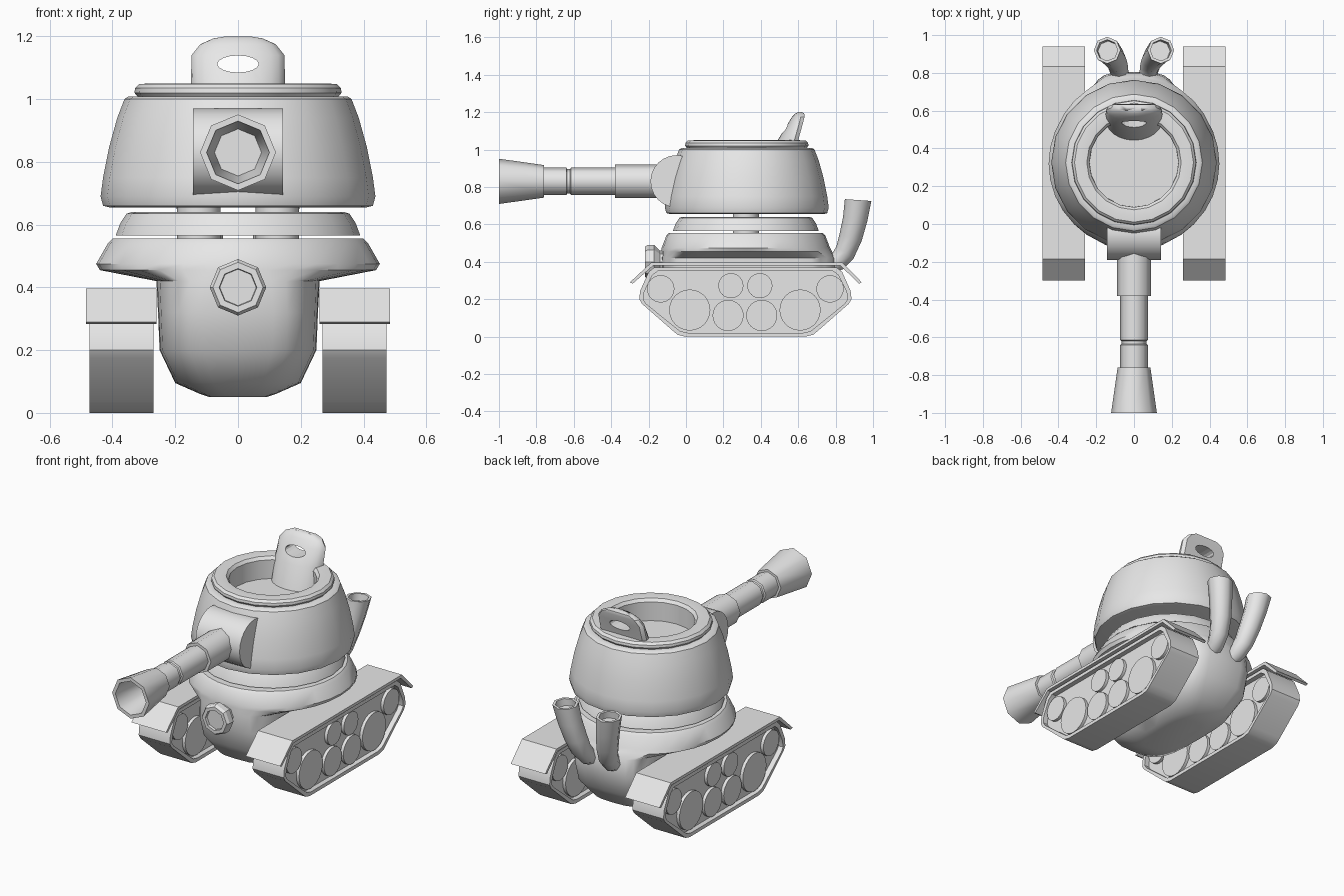
import bpy, bmesh, math
from math import pi, cos, sin
from mathutils import Vector

grey = bpy.data.materials.new("plain_grey")
grey.diffuse_color = (0.8, 0.8, 0.8, 1)


def loft(name, rings, smooth=35):
    """Skin a list of equal-length point rings and cap both ends."""
    bm = bmesh.new()
    loops = [[bm.verts.new(p) for p in ring] for ring in rings]
    n = len(loops[0])
    for a, b in zip(loops, loops[1:]):
        for i in range(n):
            j = (i + 1) % n
            bm.faces.new((a[i], a[j], b[j], b[i]))
    bm.faces.new(loops[0])
    bm.faces.new(loops[-1])
    bmesh.ops.recalc_face_normals(bm, faces=bm.faces)
    mesh = bpy.data.meshes.new(name)
    bm.to_mesh(mesh)
    bm.free()
    mesh.materials.append(grey)
    ob = bpy.data.objects.new(name, mesh)
    bpy.context.collection.objects.link(ob)
    bpy.ops.object.select_all(action='DESELECT')
    ob.select_set(True)
    bpy.context.view_layer.objects.active = ob
    if smooth:
        bpy.ops.object.shade_smooth_by_angle(angle=math.radians(smooth))
    return ob


def lathe(name, profile, center, axis, n, smooth=35):
    """Turn (radius, distance) pairs about the x, y or z axis."""
    rings = []
    for r, t in profile:
        ring = []
        for i in range(n):
            a, b = r * cos(2 * pi * i / n), r * sin(2 * pi * i / n)
            p = {'x': (t, a, b), 'y': (a, t, b), 'z': (a, b, t)}[axis]
            ring.append(Vector(center) + Vector(p))
        rings.append(ring)
    return loft(name, rings, smooth)


def power(v, e):
    return math.copysign(abs(v) ** e, v)


# Hull: squarish rounded tub flaring into a round collar
# (height, half width, half length, centre y, superellipse exponent)
hull = [(0.05, 0.09, 0.20, 0.33, 3), (0.06, 0.12, 0.25, 0.33, 3),
        (0.095, 0.20, 0.35, 0.335, 3.5), (0.20, 0.25, 0.43, 0.34, 4),
        (0.32, 0.255, 0.465, 0.34, 4), (0.42, 0.26, 0.465, 0.335, 3.6),
        (0.455, 0.44, 0.455, 0.325, 2.1), (0.475, 0.452, 0.45, 0.32, 2),
        (0.54, 0.415, 0.425, 0.32, 2), (0.555, 0.40, 0.41, 0.32, 2)]
N = 32
loft("hull", [[(w * power(cos(2 * pi * i / N), 2 / e),
                c + l * power(sin(2 * pi * i / N), 2 / e), z) for i in range(N)]
              for z, w, l, c, e in hull], 40)

# Neck ring and the posts joining hull, neck and turret
lathe("neck_ring", [(0.36, 0.565), (0.39, 0.565), (0.375, 0.605), (0.355, 0.635), (0.34, 0.64)],
      (0, 0.32, 0), 'z', 20)
for s in (-1, 1):
    lathe("neck_post", [(0.07, 0.54), (0.07, 0.67)], (s * 0.125, 0.32, 0), 'z', 12)

# Turret shell with rolled rim and sunken hatch well
lathe("turret", [(0.41, 0.655), (0.43, 0.66), (0.438, 0.69), (0.43, 0.75), (0.41, 0.85),
                 (0.385, 0.94), (0.362, 1.0), (0.35, 1.008), (0.32, 1.008), (0.33, 1.02),
                 (0.328, 1.035), (0.315, 1.048), (0.28, 1.05), (0.25, 1.047), (0.236, 1.03),
                 (0.235, 0.92)], (0, 0.325, 0), 'z', 20)

# Raised hatch: leaning D-shaped block with an oval slot through it
# (height, half width, front y, back y)
hatch_levels = [(0.91, 0.15, 0.44, 0.57), (1.05, 0.15, 0.49, 0.60), (1.14, 0.148, 0.545, 0.625),
                (1.175, 0.12, 0.567, 0.634), (1.193, 0.08, 0.585, 0.632), (1.2, 0.04, 0.60, 0.62)]
hatch = loft("hatch", [[(-w * cos(pi * i / 12), b - 0.02 - (b - 0.02 - f) * sin(pi * i / 12), z)
                        for i in range(13)] + [(w * 0.9, b, z), (-w * 0.9, b, z)]
                       for z, w, f, b in hatch_levels])
cutter = lathe("hatch_slot_cutter", [(1, -0.3), (1, 0.3)], (0, 0, 0), 'y', 16, 0)
cutter.scale = (0.066, 1, 0.027)
cutter.location = (0, 0.57, 1.112)
cutter.hide_render = True
cutter.hide_viewport = False
cut = hatch.modifiers.new("slot", 'BOOLEAN')
cut.operation = 'DIFFERENCE'
cut.object = cutter
bpy.context.view_layer.objects.active = hatch
bpy.context.view_layer.update()
bpy.ops.object.select_all(action='DESELECT')
hatch.select_set(True)
bpy.ops.object.modifier_apply(modifier=cut.name)
bpy.data.objects.remove(cutter)

# Gun mount and stepped barrel with flared open muzzle
lathe("gun_mount", [(0.14, -0.143), (0.14, 0.143)], (0, -0.05, 0.83), 'x', 24)
lathe("gun_barrel", [(0.09, -0.06), (0.09, -0.38), (0.073, -0.38), (0.073, -0.615),
                     (0.065, -0.62), (0.065, -0.635), (0.073, -0.64), (0.073, -0.76),
                     (0.087, -0.76), (0.121, -1.0), (0.10, -1.0), (0.075, -0.77)],
      (0, 0, 0.83), 'y', 8, 50)

# Headlight
lathe("headlight", [(0.05, -0.05), (0.06, -0.14), (0.09, -0.17), (0.09, -0.205), (0.08, -0.22),
                    (0.06, -0.22), (0.058, -0.205)], (0, 0, 0.40), 'y', 8, 30)

# Curved exhaust pipes with hollow ends: (x, y, z, radius, lean of the ring)
pipe = [(0.07, 0.75, 0.37, 0.045, 65), (0.08, 0.81, 0.40, 0.05, 50), (0.09, 0.85, 0.45, 0.056, 35),
        (0.105, 0.88, 0.53, 0.062, 17), (0.125, 0.905, 0.63, 0.066, 8), (0.142, 0.92, 0.73, 0.071, 4),
        (0.142, 0.92, 0.73, 0.056, 4), (0.137, 0.915, 0.69, 0.054, 4)]
for s in (-1, 1):
    rings = []
    for x, y, z, r, lean in pipe:
        t = math.radians(lean)
        rings.append([(s * x + r * cos(a), y + r * sin(a) * cos(t), z - r * sin(a) * sin(t))
                      for a in [2 * pi * i / 8 for i in range(8)]])
    loft("exhaust_pipe", rings, 50)

# Tracks, wheels and fenders on both sides
track_outline = [(-0.25, 0.20), (-0.245, 0.245), (-0.20, 0.345), (-0.17, 0.37), (0.805, 0.37),
                 (0.835, 0.345), (0.88, 0.245), (0.885, 0.20), (0.87, 0.175), (0.71, 0.035),
                 (0.68, 0.01), (0.64, 0.0), (-0.005, 0.0), (-0.045, 0.01), (-0.075, 0.035),
                 (-0.235, 0.175)]
inset_outline = [(0.318 + (y - 0.318) * 0.962, 0.186 + (z - 0.186) * 0.89)
                 for y, z in track_outline]
wheels = [(-0.135, 0.255, 0.073), (0.02, 0.142, 0.11), (0.225, 0.113, 0.083), (0.405, 0.113, 0.083),
          (0.61, 0.142, 0.11), (0.77, 0.255, 0.073), (0.24, 0.272, 0.067), (0.395, 0.272, 0.067)]
fender_outline = [(-0.30, 0.29), (-0.185, 0.397), (0.835, 0.397), (0.94, 0.29),
                  (0.925, 0.283), (0.825, 0.38), (-0.175, 0.38), (-0.285, 0.283)]


def slab(outline, x):
    return [(x, y, z) for y, z in outline]


for s in (-1, 1):
    loft("track", [slab(inset_outline, s * 0.30), slab(inset_outline, s * 0.27),
                   slab(track_outline, s * 0.27), slab(track_outline, s * 0.473),
                   slab(inset_outline, s * 0.473), slab(inset_outline, s * 0.443)], 35)
    for y, z, r in wheels:
        lathe("wheel", [(r, -0.09), (r, 0.09)], (s * 0.3715, y, z), 'x', 24)
    loft("fender", [slab(fender_outline, s * 0.26), slab(fender_outline, s * 0.485)], 0)
